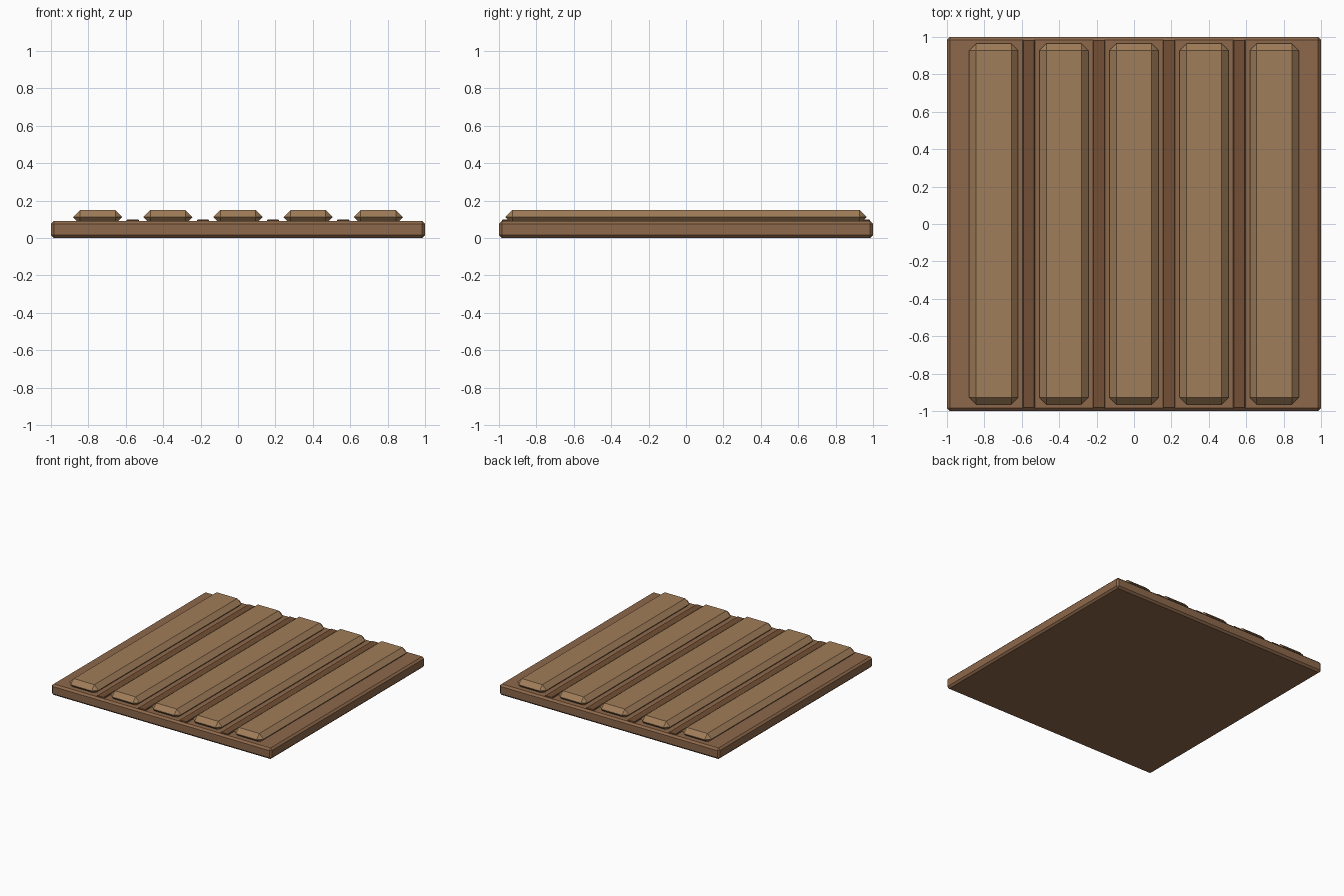
import bpy

if "Cube" in bpy.data.objects:
    bpy.data.objects.remove(bpy.data.objects["Cube"])


def material(name, rgb):
    m = bpy.data.materials.new(name)
    m.diffuse_color = (*rgb, 1.0)
    m.use_nodes = True
    m.node_tree.nodes["Principled BSDF"].inputs["Base Color"].default_value = m.diffuse_color
    return m


def beveled_box(name, center_x, size, z_min, bevel, mat):
    bpy.ops.mesh.primitive_cube_add(size=1, location=(center_x, 0, z_min + size[2] / 2))
    ob = bpy.context.object
    ob.name = name
    ob.scale = size
    bpy.ops.object.transform_apply(location=False, rotation=False, scale=True)
    mod = ob.modifiers.new("chamfer", 'BEVEL')
    mod.width = bevel
    mod.segments = 1
    ob.data.materials.append(mat)
    return ob


base_wood = material("base_wood", (0.27, 0.14, 0.07))
plank_wood = material("plank_wood", (0.35, 0.205, 0.1))
groove_wood = material("groove_wood", (0.17, 0.08, 0.037))

SPACING = 0.375

# Square base slab
beveled_box("base_slab", 0, (2, 2, 0.09), 0, 0.015, base_wood)

# Five raised chamfered planks
for i in range(5):
    beveled_box(f"plank_{i + 1}", (i - 2) * SPACING, (0.262, 1.93, 0.076),
                0.074, 0.037, plank_wood)

# Thin dark strips between the planks
for i in range(4):
    beveled_box(f"seam_strip_{i + 1}", (i - 1.5) * SPACING, (0.066, 1.97, 0.02),
                0.079, 0.004, groove_wood)
